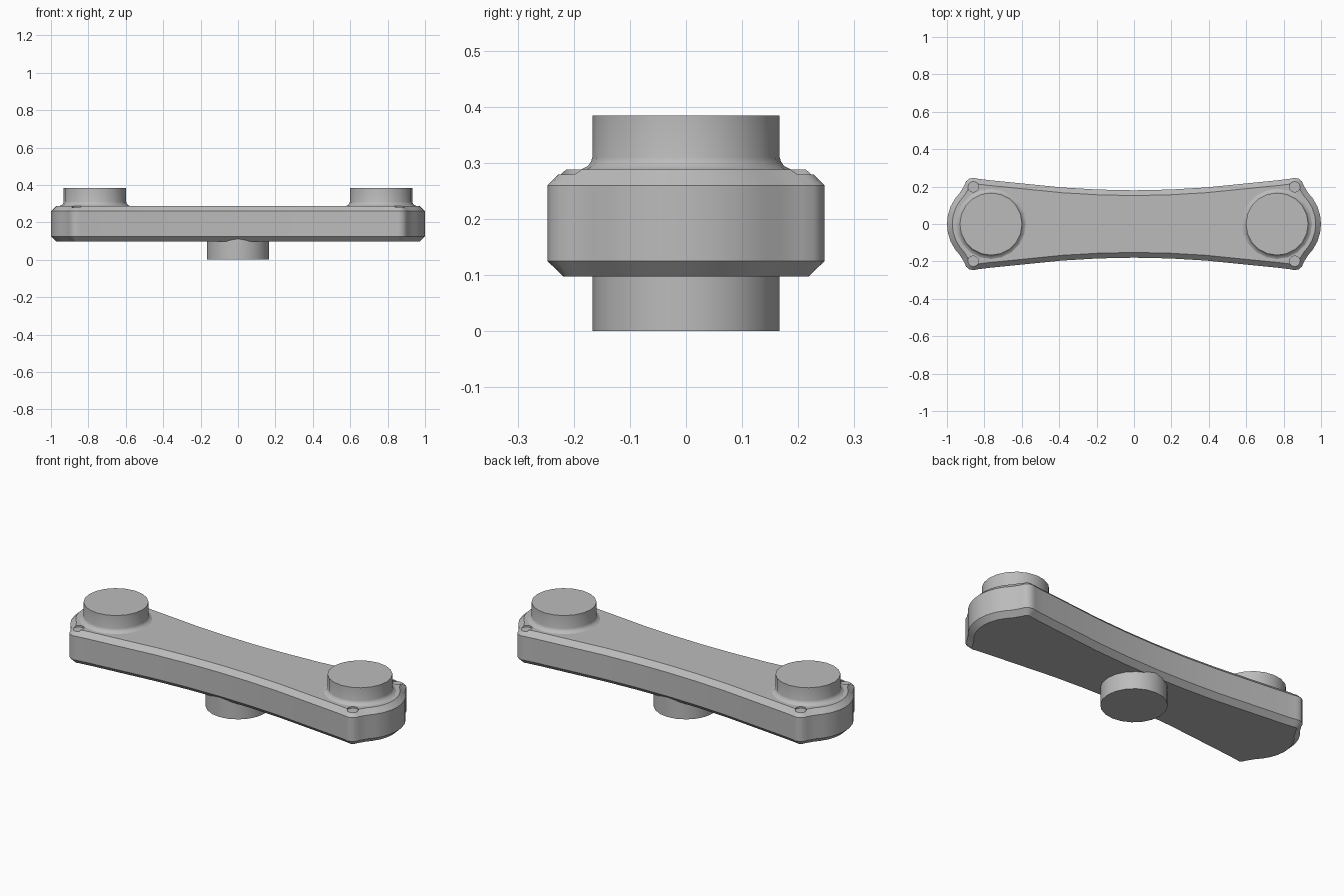
import bpy, bmesh, math
from mathutils import Vector

if "Cube" in bpy.data.objects:
    bpy.data.objects.remove(bpy.data.objects["Cube"])

# Single plain grey
grey = bpy.data.materials.new("grey")
grey.use_nodes = True
colour = (0.5, 0.5, 0.5, 1)
grey.diffuse_color = colour
grey.node_tree.nodes["Principled BSDF"].inputs["Base Color"].default_value = colour


def loft(name, rings):
    """Skin a stack of equal-sized rings and cap both ends."""
    bm = bmesh.new()
    loops = [[bm.verts.new(p) for p in ring] for ring in rings]
    n = len(loops[0])
    for a, b in zip(loops, loops[1:]):
        for i in range(n):
            j = (i + 1) % n
            bm.faces.new((a[i], a[j], b[j], b[i]))
    bm.faces.new(loops[0][::-1])
    bm.faces.new(loops[-1])
    bmesh.ops.recalc_face_normals(bm, faces=bm.faces)
    mesh = bpy.data.meshes.new(name)
    bm.to_mesh(mesh)
    bm.free()
    mesh.materials.append(grey)
    ob = bpy.data.objects.new(name, mesh)
    bpy.context.collection.objects.link(ob)
    return ob


def turned(name, x, y, profile, sides):
    """Upright round part from (radius, height) pairs."""
    angles = [2 * math.pi * i / sides for i in range(sides)]
    return loft(name, [[(x + r * math.cos(a), y + r * math.sin(a), z) for a in angles]
                       for r, z in profile])


def offset(points, d):
    """Move a counter-clockwise outline inwards by d."""
    result = []
    for i, p in enumerate(points):
        e1 = (p - points[i - 1]).normalized()
        e2 = (points[(i + 1) % len(points)] - p).normalized()
        n1, n2 = Vector((-e1.y, e1.x)), Vector((-e2.y, e2.x))
        result.append(p + (n1 + n2) * d / (1 + n1.dot(n2)))
    return result


def smooth(ob):
    bpy.ops.object.select_all(action="DESELECT")
    ob.select_set(True)
    bpy.context.view_layer.objects.active = ob
    bpy.ops.object.shade_smooth_by_angle(angle=math.radians(32))


PIN_X, PIN_R, HOLE_X, HOLE_Y = 0.765, 0.167, 0.86, 0.2

# Quarter outline: round end, corner lobe, waisted side
quarter = [Vector((PIN_X + 0.235 * math.cos(math.radians(a)),
                   0.235 * math.sin(math.radians(a)))) for a in (0, 12, 24, 36, 45)]
quarter += [Vector((HOLE_X + 0.047 * math.cos(math.radians(a)),
                    HOLE_Y + 0.047 * math.sin(math.radians(a)))) for a in (8, 36, 64, 92, 115)]
quarter += [Vector(p) for p in ((0.78, 0.235), (0.58, 0.215), (0.38, 0.195),
                                (0.19, 0.184), (0, 0.18))]
half = quarter + [Vector((-p.x, p.y)) for p in quarter[-2::-1]]
outline = half + [Vector((p.x, -p.y)) for p in half[-2:0:-1]]

# Link body with chamfered rims
levels = ((0.028, 0.097), (0, 0.125), (0, 0.26), (0.028, 0.288))
body = loft("link_body", [[(p.x, p.y, z) for p in offset(outline, d)] for d, z in levels])

# Shallow corner holes
for sx in (-1, 1):
    for sy in (-1, 1):
        cutter = turned("corner_hole_cutter", sx * HOLE_X, sy * HOLE_Y,
                        ((0.029, 0.279), (0.029, 0.35)), 16)
        cut = body.modifiers.new("corner_hole", "BOOLEAN")
        cut.operation, cut.solver, cut.object = "DIFFERENCE", "EXACT", cutter
        bpy.context.view_layer.objects.active = body
        bpy.ops.object.modifier_apply(modifier=cut.name)
        bpy.data.objects.remove(cutter)
smooth(body)

# Upper pins with a small fillet at the foot
for side, sx in (("left", 1), ("right", -1)):
    smooth(turned(side + "_upper_pin", sx * PIN_X, 0,
                  ((0.187, 0.28), (0.187, 0.288), (0.175, 0.294), (0.169, 0.303),
                   (PIN_R, 0.31), (PIN_R, 0.384)), 20))

# Lower centre pin
smooth(turned("lower_pin", 0, 0, ((PIN_R, 0), (PIN_R, 0.15)), 20))
